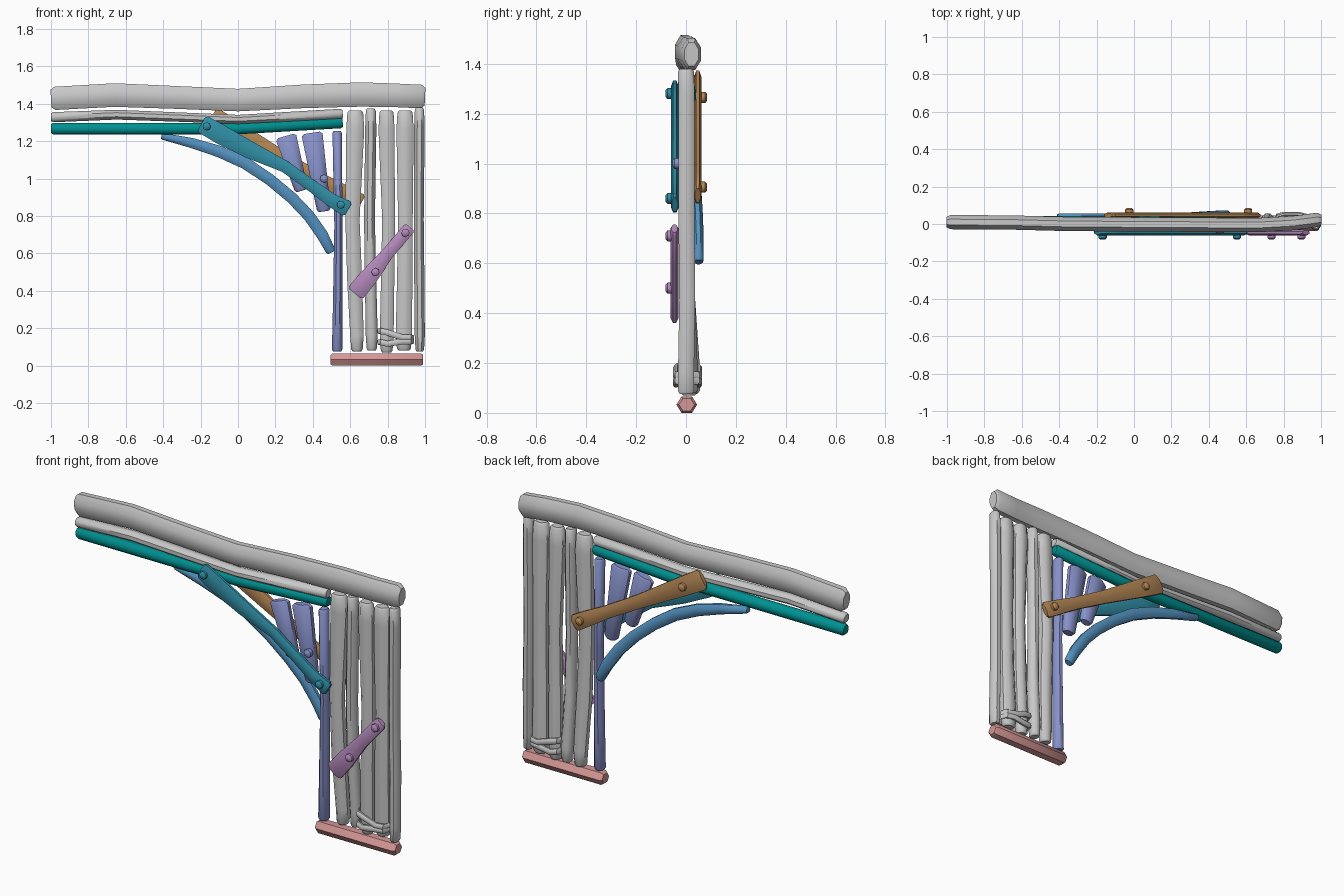
import bpy, bmesh, math
from mathutils import Vector, Matrix

cube = bpy.data.objects.get("Cube")
if cube:
    bpy.data.objects.remove(cube, do_unlink=True)


def material(name, r, g, b):
    m = bpy.data.materials.new(name)
    m.use_nodes = True
    m.diffuse_color = (r, g, b, 1)
    m.node_tree.nodes["Principled BSDF"].inputs["Base Color"].default_value = (r, g, b, 1)
    return m


grey = material("pale grey", .58, .58, .58)
rose = material("rose", .66, .31, .30)
teal = material("teal", 0, .28, .28)
sea = material("sea blue", .03, .27, .38)
blue = material("sky blue", .09, .29, .53)
violet = material("periwinkle", .25, .29, .60)
purple = material("mauve", .45, .25, .50)
tan = material("tan", .46, .24, .09)


def finish(bm, name, mat):
    bmesh.ops.recalc_face_normals(bm, faces=bm.faces)
    mesh = bpy.data.meshes.new(name)
    bm.to_mesh(mesh)
    bm.free()
    mesh.materials.append(mat)
    ob = bpy.data.objects.new(name, mesh)
    bpy.context.collection.objects.link(ob)
    bpy.ops.object.select_all(action='DESELECT')
    ob.select_set(True)
    bpy.context.view_layer.objects.active = ob
    bpy.ops.object.shade_smooth_by_angle(angle=math.radians(46))
    return ob


def log(name, mat, points, depth, sides=8, chamfer=.012):
    """Hewn timber along points (x, z, half width, y) with chamfered ends."""
    path = [(Vector((x, y, z)), w) for x, z, w, y in points]
    rings = []
    for i, (p, w) in enumerate(path):
        a, b = path[max(i - 1, 0)][0], path[min(i + 1, len(path) - 1)][0]
        t = Vector((b.x - a.x, 0, b.z - a.z)).normalized()
        if i == 0:
            rings += [(p, w, t, .75), (p + t * chamfer, w, t, 1)]
        elif i == len(path) - 1:
            rings += [(p - t * chamfer, w, t, 1), (p, w, t, .75)]
        else:
            rings.append((p, w, t, 1))
    bm = bmesh.new()
    grow = 1 / math.cos(math.pi / sides)
    loops = []
    for p, w, t, s in rings:
        side = Vector((-t.z, 0, t.x))
        loop = []
        for k in range(sides):
            a = 2 * math.pi * (k + .5) / sides
            offset = side * (math.cos(a) * w) + Vector((0, math.sin(a) * depth, 0))
            loop.append(bm.verts.new(p + offset * (s * grow)))
        loops.append(loop)
    for la, lb in zip(loops, loops[1:]):
        for k in range(sides):
            n = (k + 1) % sides
            bm.faces.new((la[k], la[n], lb[n], lb[k]))
    bm.faces.new(loops[0])
    bm.faces.new(loops[-1])
    return finish(bm, name, mat)


def peg(name, mat, x, z, y, facing):
    """Wooden peg head; facing is -1 for the front and 1 for the back."""
    bm = bmesh.new()
    for r1, r2, start, length in ((.022, .022, 0, .022), (.022, .013, .022, .008)):
        bmesh.ops.create_cone(bm, cap_ends=True, segments=8, radius1=r1, radius2=r2, depth=length,
                              matrix=Matrix.Translation((x, y + facing * (start + length / 2), z))
                              @ Matrix.Rotation(-facing * math.pi / 2, 4, 'X'))
    return finish(bm, name, mat)


# Horizontal timbers
log("top_beam", grey, [(-1, 1.428, .062, .01), (-.66, 1.447, .063, .008), (-.35, 1.435, .061, 0),
                       (0, 1.42, .06, -.002), (.35, 1.44, .063, -.004), (.66, 1.45, .065, -.006),
                       (.85, 1.445, .063, .005), (1, 1.438, .063, .022)], .038, chamfer=.02)
log("under_rail", grey, [(-1, 1.328, .027, .01), (-.65, 1.342, .026, .005), (0, 1.317, .024, 0),
                         (.56, 1.347, .027, 0)], .03)
log("lower_rail", teal, [(-1, 1.267, .031, .015), (0, 1.267, .03, .01), (.56, 1.30, .03, .005)], .03)
log("base_sill", rose, [(.495, .033, .033, .003), (.99, .033, .033, .003)], .036, sides=6)

# Upright wall planks: top, middle and bottom as (x, half width)
planks = [
    ("wall_plank_1", (.627, .048), (.612, .038), (.636, .036), 1.365, .075, .02),
    ("wall_plank_2", (.71, .03), (.703, .029), (.715, .032), 1.375, .08, .025),
    ("wall_plank_3", (.794, .043), (.805, .034), (.795, .037), 1.365, .07, .012),
    ("wall_plank_4", (.893, .046), (.895, .039), (.887, .044), 1.365, .08, .015),
    ("wall_plank_5", (.97, .028), (.967, .026), (.972, .027), 1.38, .075, 0),
]
for name, top, mid, low, z1, z0, back in planks:
    log(name, grey, [(top[0], z1, top[1] * .88, 0), (top[0], z1 - .1, top[1], .002),
                     (mid[0], .78, mid[1], .002), ((mid[0] + low[0]) / 2, .45, mid[1] * 1.05, .005),
                     (low[0], .16, low[1], back), (low[0], z0, low[1] * .85, back)], .032)

# Inner post and short hanging boards
log("inner_post", violet, [(.53, 1.255, .025, .003), (.537, .75, .022, .003), (.533, .3, .026, .003),
                           (.53, .075, .028, .003)], .03)
log("short_board_inner", violet, [(.255, 1.228, .056, .002), (.34, .935, .036, .002)], .026)
log("short_board_outer", violet, [(.395, 1.245, .056, .002), (.46, .825, .037, .002)], .028)
peg("board_peg", violet, .46, 1.0, -.024, -1)

# Curved brace behind the post
log("curved_brace", blue, [(-.41, 1.228, .018, .035), (-.245, 1.19, .027, .035), (-.1, 1.145, .031, .034),
                           (.04, 1.082, .032, .034), (.17, .995, .031, .036), (.29, .895, .031, .04),
                           (.38, .8, .031, .046), (.45, .7, .031, .05), (.5, .605, .026, .05)], .021)

# Front brace
log("front_brace", sea, [(-.195, 1.295, .05, -.045), (-.09, 1.235, .052, -.045), (.06, 1.155, .046, -.045),
                         (.25, 1.065, .032, -.045), (.39, .965, .032, -.045), (.5, .885, .036, -.045),
                         (.59, .835, .043, -.045)], .016)
peg("front_brace_peg_upper", sea, -.167, 1.28, -.052, -1)
peg("front_brace_peg_lower", sea, .55, .86, -.052, -1)

# Back brace
log("back_brace", tan, [(-.14, 1.332, .055, .047), (0, 1.25, .05, .047), (.25, 1.105, .036, .047),
                        (.45, .992, .034, .047), (.56, .93, .04, .047), (.66, .872, .044, .047)], .015)
peg("back_brace_peg_upper", tan, -.025, 1.265, .055, 1)
peg("back_brace_peg_lower", tan, .61, .905, .055, 1)

# Wall cleat
log("wall_cleat", purple, [(.625, .385, .05, -.046), (.7, .475, .048, -.046), (.8, .6, .033, -.046),
                           (.92, .74, .033, -.046)], .016)
peg("cleat_peg_lower", purple, .735, .5, -.052, -1)
peg("cleat_peg_upper", purple, .895, .71, -.052, -1)

# Binding wrapped around two planks, front and back
for name, y in (("front", -.04), ("back", .053)):
    for part, z0, z1 in (("upper", .185, .15), ("lower", .125, .13)):
        log(f"binding_{name}_{part}", grey, [(.747, z0, .015, .005), (.762, z0, .016, y * .8),
                                             (.8, z0 - .008, .016, y), (.88, z1, .016, y),
                                             (.925, z1, .016, y * .8), (.942, z1, .014, .005)],
            .012, chamfer=.004)
